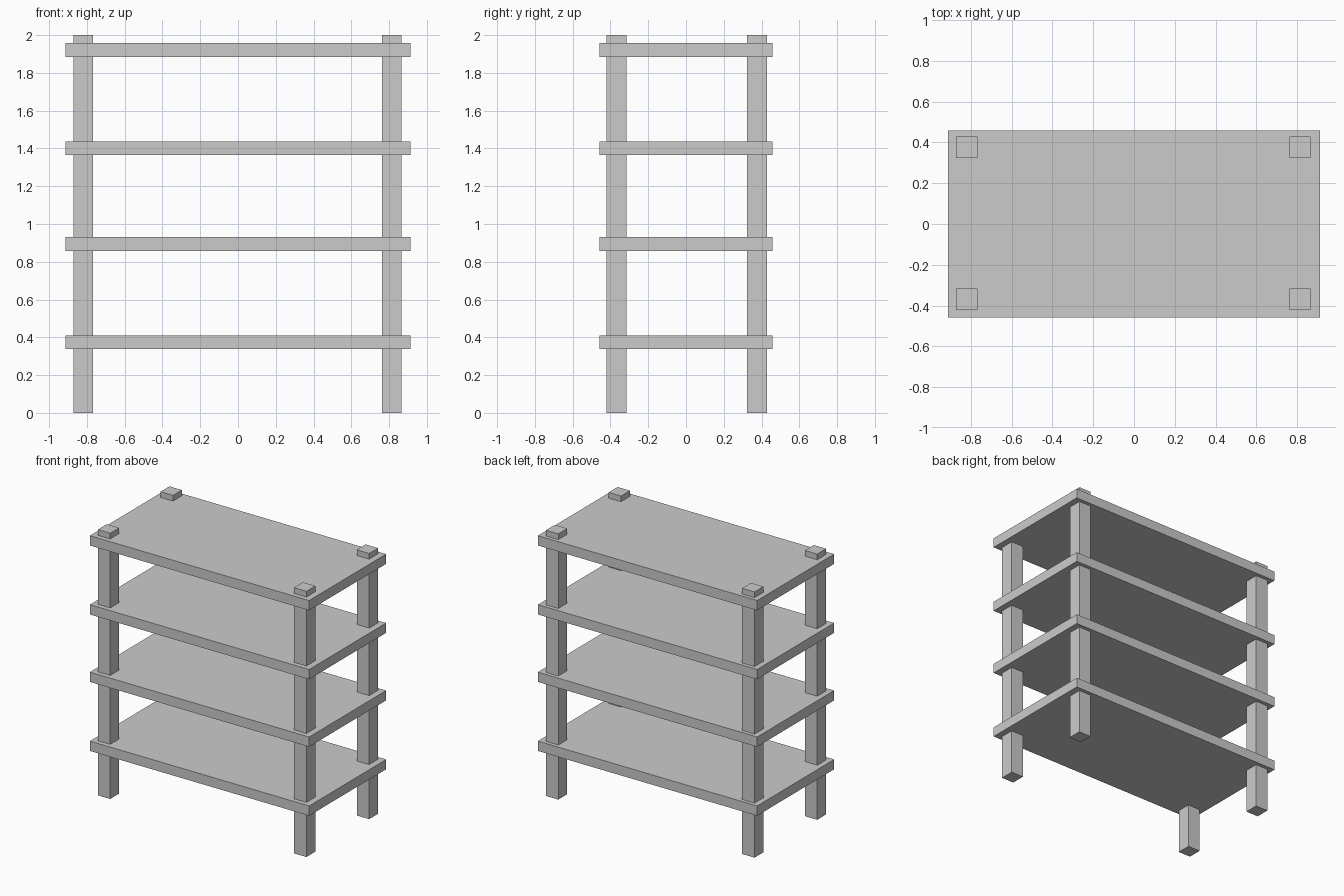
import bpy

if "Cube" in bpy.data.objects:
    bpy.data.objects.remove(bpy.data.objects["Cube"])


def box(name, center, size):
    bpy.ops.mesh.primitive_cube_add(size=1, location=center)
    obj = bpy.context.object
    obj.name = name
    obj.scale = size
    bpy.ops.object.transform_apply(location=False, rotation=False, scale=True)
    return obj


# Four square posts, full height
for side, x in (("left", -0.82), ("right", 0.814)):
    for end, y in (("front", -0.369), ("back", 0.377)):
        box(f"{end}_{side}_post", (x, y, 1.0), (0.103, 0.106, 2.0))

# Four shelf boards overhanging the posts
for i, z in enumerate((0.374, 0.893, 1.401, 1.92), start=1):
    box(f"shelf_{i}", (0, 0, z), (1.826, 0.916, 0.074))
